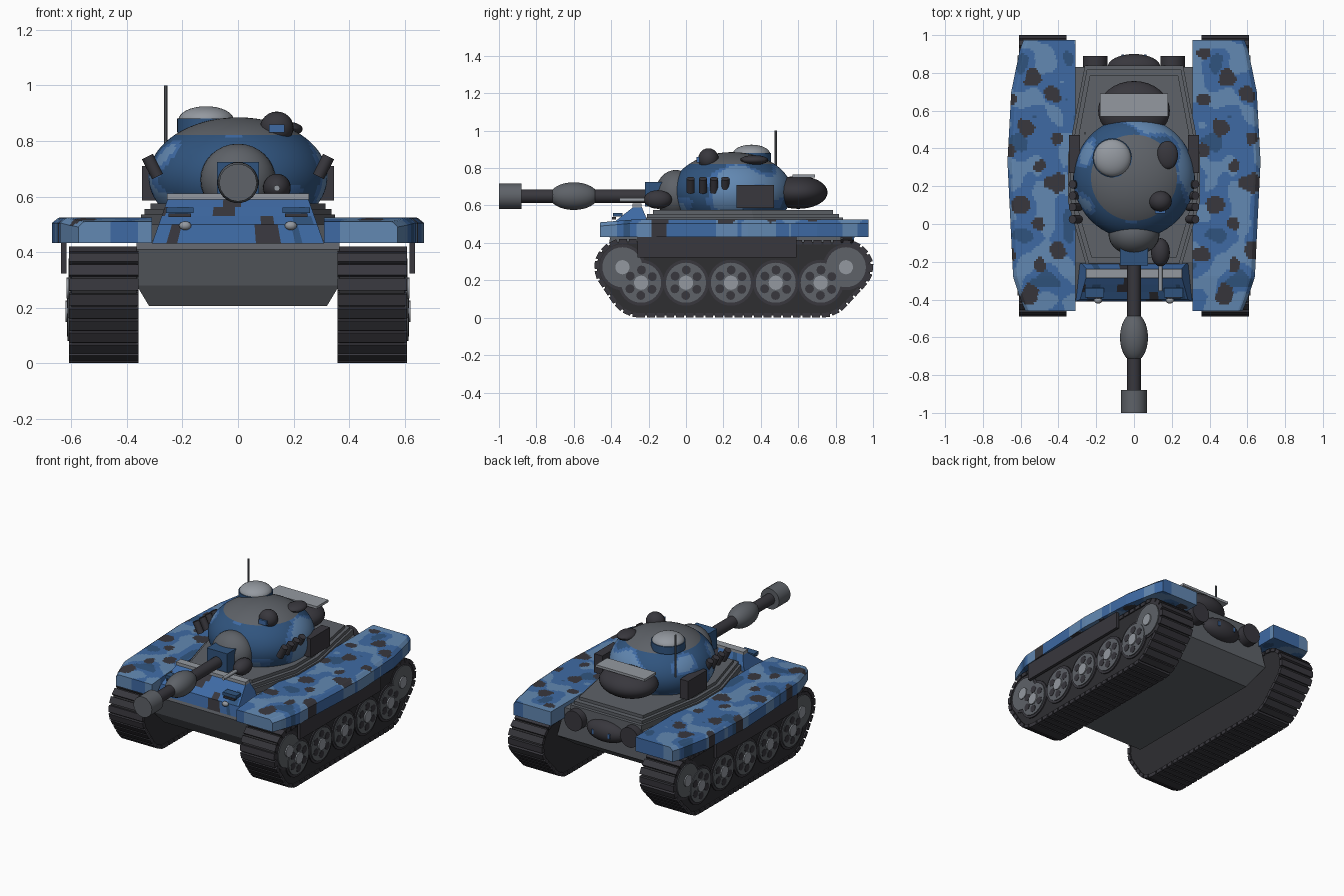
import bpy, bmesh, math
from mathutils import Vector, Matrix, noise, geometry

if "Cube" in bpy.data.objects:
    bpy.data.objects.remove(bpy.data.objects["Cube"])


def material(name, *rgb):
    m = bpy.data.materials.new(name)
    lin = [((c / 255 + 0.055) / 1.055) ** 2.4 for c in rgb]
    m.diffuse_color = (*lin, 1)
    m.use_nodes = True
    m.node_tree.nodes["Principled BSDF"].inputs["Base Color"].default_value = m.diffuse_color
    return m


BLUE = material("mid blue", 62, 106, 164)
LIGHT = material("light blue", 98, 136, 178)
NAVY = material("dark blue", 48, 84, 126)
DARK = material("charcoal", 56, 55, 61)
GREY = material("steel grey", 94, 98, 104)
PALE = material("pale grey", 148, 153, 160)
TRACK = material("track black", 46, 46, 49)
CAMO = [BLUE, LIGHT, NAVY, DARK, GREY]


def finish(name, bm, mats, rule=None, smooth=True):
    bmesh.ops.recalc_face_normals(bm, faces=bm.faces)
    if rule:
        for f in bm.faces:
            f.material_index = rule(f.calc_center_median())
    me = bpy.data.meshes.new(name)
    bm.to_mesh(me)
    bm.free()
    for m in mats:
        me.materials.append(m)
    if smooth:
        for p in me.polygons:
            p.use_smooth = True
        me.set_sharp_from_angle(angle=math.radians(35))
    ob = bpy.data.objects.new(name, me)
    bpy.context.scene.collection.objects.link(ob)
    return ob


def ellipsoid(name, loc, radii, mat, seg=32):
    bm = bmesh.new()
    bmesh.ops.create_uvsphere(bm, u_segments=seg, v_segments=seg // 2, radius=1,
                              matrix=Matrix.Translation(loc) @ Matrix.Diagonal((*radii, 1)))
    return finish(name, bm, [mat])


def cylinders(name, locs, r, depth, axis, mat, r2=None, seg=24):
    bm = bmesh.new()
    rot = Vector(axis).to_track_quat('Z', 'Y').to_matrix().to_4x4()
    for loc in locs:
        bmesh.ops.create_cone(bm, cap_ends=True, segments=seg, radius1=r,
                              radius2=r if r2 is None else r2, depth=depth,
                              matrix=Matrix.Translation(loc) @ rot)
    return finish(name, bm, [mat])


def box(name, loc, size, mat, rot=0):
    bm = bmesh.new()
    bmesh.ops.create_cube(bm, size=1, matrix=Matrix.Translation(loc) @ Matrix.Rotation(rot, 4, 'X')
                          @ Matrix.Diagonal((*size, 1)))
    return finish(name, bm, [mat], smooth=False)


def loft(bm, a, b):
    # solid between two matching outlines
    va, vb = [bm.verts.new(p) for p in a], [bm.verts.new(p) for p in b]
    bm.faces.new(va)
    bm.faces.new(vb[::-1])
    for i in range(len(a)):
        j = (i + 1) % len(a)
        bm.faces.new((va[i], vb[i], vb[j], va[j]))


# dark camouflage spots (x, y, radius); the left side repeats the right side
SPOTS = [(.49, .77, .05), (.60, .69, .045), (.455, .51, .05), (.375, .39, .035), (.61, .22, .05),
         (.43, .10, .05), (.62, -.14, .045), (.35, -.16, .045), (.48, -.37, .05), (.37, .90, .03),
         (.52, .0, .03), (.36, .66, .035), (.63, .45, .035), (.53, .31, .03), (.53, -.22, .03)]


def camo(p):
    x = p.x if p.x > 0 else p.x + 1.03
    wob = noise.noise(Vector((x * 16, p.y * 16, 1))) * 0.022
    if any(math.hypot(x - a, p.y - b) < r + wob for a, b, r in SPOTS):
        return 3
    n = noise.noise(Vector((x * 8, p.y * 8, 4)))
    return 1 if n > 0.08 else (2 if n < -0.42 else 0)


def front_camo(p):
    n = noise.noise(Vector((p.x * 9, p.z * 9, 2.5)))
    return 3 if n > 0.2 else (2 if n < -0.25 else 0)


# lower hull
prof = [(-.40, .44), (-.41, .41), (-.37, .28), (-.32, .205), (.70, .205), (.83, .30), (.83, .50), (-.2, .50)]
bm = bmesh.new()
loft(bm, *[[(s * (.32 if z < .21 else .365 if z < .45 else .31), y, z) for y, z in prof] for s in (-1, 1)])
finish("lower_hull", bm, [GREY], smooth=False)

# stepped upper deck
half = [(.26, .84), (.35, .36), (.35, .12), (.25, -.23)]
ring = half + [(-x, y) for x, y in reversed(half)]
for i, (k, z0, z1) in enumerate([(1, .42, .535), (.96, .53, .555), (.90, .55, .575)]):
    pts = [(x * k, .3 + (y - .3) * k) for x, y in ring]
    bm = bmesh.new()
    loft(bm, [(x, y, z0) for x, y in pts], [(x, y, z1) for x, y in pts])
    finish("deck_step", bm, [GREY], smooth=False)

# camouflaged sloping front, in narrow slices so the pattern can vary
prof = [(-.41, .43), (-.40, .50), (-.36, .53), (-.32, .562), (-.27, .60), (-.24, .60), (-.21, .53), (-.21, .43)]
bm = bmesh.new()
N = 48
rows = [[bm.verts.new(((-1 + 2 * i / N) * (.31 - .06 * (z - .43) / .17), y, z)) for y, z in prof]
        for i in range(N + 1)]
for a, b in zip(rows, rows[1:]):
    for i in range(len(prof)):
        j = (i + 1) % len(prof)
        bm.faces.new((a[i], b[i], b[j], a[j]))
bm.faces.new(rows[0])
bm.faces.new(rows[-1])
finish("front_slope", bm, CAMO, front_camo, smooth=False)
box("front_rail", (0, -.262, .60), (.51, .05, .02), PALE)
for s in (-1, 1):
    box("lamp_guard", (s * .21, -.365, .55), (.10, .05, .02), NAVY)
    box("lamp_slot", (s * .21, -.385, .532), (.08, .02, .012), DARK)
    ellipsoid("headlight", (s * .19, -.405, .495), (.022, .016, .016), PALE, 16)

# fenders: dense grid, shaped to a swelling outer edge, thickened downwards
EDGE = [(-.46, .575), (-.40, .60), (-.28, .64), (.33, .67), (.70, .65), (.92, .605), (.975, .585)]


def outer(y):
    for (a, p), (b, q) in zip(EDGE, EDGE[1:]):
        if y <= b + 1e-6:
            return p + (q - p) * (y - a) / (b - a)
    return EDGE[-1][1]


for s in (-1, 1):
    bm = bmesh.new()
    NX, NY = 32, 125
    lay = []
    for j in range(NY + 1):
        y = -.46 + 1.435 * j / NY
        w = outer(y)
        row = []
        for i in range(NX + 1):
            u = i / NX
            z = .525 - .02 * max(0, (u - .93) / .07) - .015 * max(0, (-.28 - y) / .18)
            row.append(bm.verts.new((s * (.31 + (w - .31) * u), y, z)))
        lay.append(row)
    for a, b in zip(lay, lay[1:]):
        for i in range(NX):
            bm.faces.new((a[i], a[i + 1], b[i + 1], b[i]))
    ext = bmesh.ops.extrude_face_region(bm, geom=bm.faces[:], use_keep_orig=True)
    for v in ext["geom"]:
        if isinstance(v, bmesh.types.BMVert):
            v.co.z = .432
    finish("fender", bm, CAMO, camo, smooth=False)
    box("side_skirt", (s * .628, .165, .38), (.02, .85, .115), DARK)

# tracks, wheels
circles = [(-.34, .27, .138), (.855, .27, .133), (-.24, .187, .175), (.72, .187, .175)]
cloud = [Vector((y + r * math.cos(t * math.pi / 18), z + r * math.sin(t * math.pi / 18)))
         for y, z, r in circles for t in range(36)]
loop = [cloud[i] for i in geometry.convex_hull_2d(cloud)]
for s in (-1, 1):
    bm = bmesh.new()
    loft(bm, *[[(s * x, p.x, p.y) for p in loop] for x in (.365, .60)])
    finish("track_belt", bm, [TRACK])
    # raised cleats spaced evenly around the belt
    bm = bmesh.new()
    step, carry = .052, 0.0
    for a, b in zip(loop, loop[1:] + loop[:1]):
        d = b - a
        while carry < d.length:
            p = a + d.normalized() * carry
            bmesh.ops.create_cube(bm, size=1, matrix=Matrix.Translation((s * .483, p.x, p.y))
                                  @ Matrix.Rotation(math.atan2(d.y, d.x), 4, 'X')
                                  @ Matrix.Diagonal((.25, .042, .024, 1)))
            carry += step
        carry -= d.length
    finish("track_cleats", bm, [DARK], smooth=False)
    wheels = [(y, .187, .115) for y in (-.24, 0, .24, .48, .72)] + [(-.34, .27, .115), (.855, .27, .115)]
    for k, (y, z, r) in enumerate(wheels):
        lift = .004 if k < 5 else 0
        cylinders("wheel_tyre", [(s * (.600 + lift), y, z)], r + .008, .008, (1, 0, 0), DARK, seg=32)
        cylinders("wheel_disc", [(s * (.602 + lift), y, z)], r - .008, .016, (1, 0, 0), GREY, seg=32)
        holes = [(s * (.608 + lift), y + .068 * math.cos(t * math.pi / 3 + .5),
                  z + .068 * math.sin(t * math.pi / 3 + .5)) for t in range(6)]
        if k < 5:
            cylinders("wheel_holes", holes, .024, .008, (1, 0, 0), DARK, seg=12)
        cylinders("wheel_hub", [(s * (.612 + lift), y, z)], .038, .012, (1, 0, 0), PALE, seg=20)


# turret dome with grey roof
def turret_rule(p):
    if p.z > .822:
        return 4
    n = noise.noise(Vector((p.x * 4.5 + 3, p.y * 4.5, p.z * 5)))
    return 1 if n > .2 else (0 if n > .1 else 2)


bm = bmesh.new()
bmesh.ops.create_uvsphere(bm, u_segments=96, v_segments=48, radius=1,
                          matrix=Matrix.Translation((0, .245, .67)) @ Matrix.Diagonal((.322, .322, .215, 1)))
finish("turret", bm, CAMO, turret_rule)
ellipsoid("turret_bustle", (0, .60, .67), (.19, .157, .088), DARK)
box("rear_rack", (0, .63, .757), (.36, .12, .016), PALE)

# gun
ellipsoid("mantlet", (0, -.055, .66), (.135, .11, .13), GREY)
box("gun_collar", (0, -.17, .66), (.15, .10, .13), NAVY)
cylinders("gun_barrel", [(0, -.56, .65)], .036, .80, (0, 1, 0), DARK)
ellipsoid("barrel_sleeve", (0, -.60, .65), (.074, .13, .074), GREY)
cylinders("muzzle_brake", [(0, -.94, .65)], .068, .12, (0, 1, 0), GREY, seg=16)
cylinders("muzzle_bore", [(0, -.998, .65)], .052, .004, (0, 1, 0), DARK, seg=16)
ellipsoid("machine_gun_ball", (.14, -.15, .632), (.05, .075, .05), DARK, 24)
cylinders("machine_gun_barrel", [(.14, -.28, .63)], .011, .15, (0, 1, 0), PALE, seg=12)

# roof fittings
cylinders("cupola_ring", [(-.115, .35, .855)], .104, .05, (0, 0, 1), NAVY, seg=32)
ellipsoid("cupola_dome", (-.115, .35, .875), (.10, .10, .05), PALE)
ellipsoid("periscope", (.14, .12, .848), (.06, .055, .058), DARK, 24)
box("periscope_window", (.14, .066, .845), (.055, .02, .03), BLUE)
ellipsoid("roof_hatch", (.177, .365, .843), (.056, .075, .026), DARK, 24)
cylinders("antenna", [(-.26, .48, .86)], .006, .28, (0, 0, 1), GREY, seg=8)

for s in (-1, 1):
    # side stowage box and smoke launchers
    box("stowage_box", (s * .315, .37, .648), (.06, .20, .125), DARK)
    cylinders("smoke_launchers", [(s * .308, y, .708) for y in (.025, .09, .15, .21)], .022, .08,
              (s * .45, 0, .89), DARK, seg=14)
    # rear exhausts
    cylinders("exhaust", [(s * .205, .85, .46)], .066, .08, (0, 1, 0), DARK)

# rear hull pod with two small blue markers
ellipsoid("rear_pod", (0, .83, .43), (.14, .07, .07), DARK)
for s in (-1, 1):
    box("pod_marker", (s * .06, .893, .43), (.014, .008, .03), BLUE)
